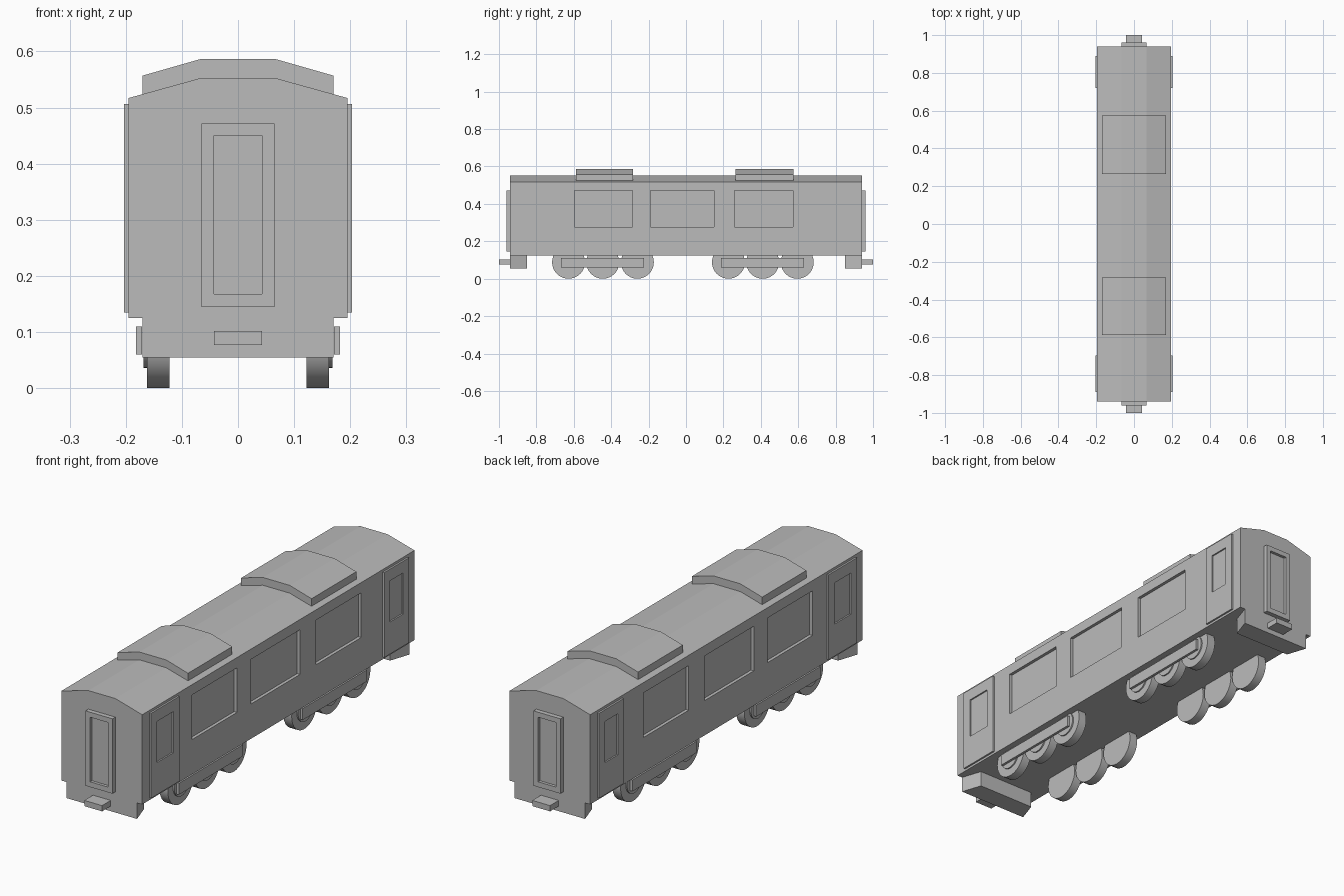
import bpy, bmesh, math
from mathutils import Matrix, Vector

if "Cube" in bpy.data.objects:
    bpy.data.objects.remove(bpy.data.objects["Cube"])

grey = bpy.data.materials.new("plain grey")
grey.diffuse_color = (0.5, 0.5, 0.5, 1)
grey.use_nodes = True
grey.node_tree.nodes["Principled BSDF"].inputs["Base Color"].default_value = grey.diffuse_color


def finish(name, bm):
    bmesh.ops.recalc_face_normals(bm, faces=bm.faces)
    me = bpy.data.meshes.new(name)
    bm.to_mesh(me)
    bm.free()
    me.materials.append(grey)
    ob = bpy.data.objects.new(name, me)
    bpy.context.collection.objects.link(ob)
    return ob


def add_box(bm, x0, x1, y0, y1, z0, z1):
    size = Matrix.Diagonal((x1 - x0, y1 - y0, z1 - z0, 1))
    mid = Matrix.Translation(((x0 + x1) / 2, (y0 + y1) / 2, (z0 + z1) / 2))
    bmesh.ops.create_cube(bm, size=1, matrix=mid @ size)


def boxes(name, *dims):
    bm = bmesh.new()
    for d in dims:
        add_box(bm, *d)
    return finish(name, bm)


def prism(name, pts, axis_map, depth):
    """Closed outline mapped to 3D by axis_map, then extruded along depth."""
    bm = bmesh.new()
    face = bm.faces.new([bm.verts.new(axis_map(*p)) for p in pts])
    res = bmesh.ops.extrude_face_region(bm, geom=[face])
    verts = [g for g in res["geom"] if isinstance(g, bmesh.types.BMVert)]
    bmesh.ops.translate(bm, verts=verts, vec=Vector(depth))
    return finish(name, bm)


def cut(ob, *dims):
    """Carve box-shaped recesses out of a part."""
    cutter = boxes("cutter", *dims)
    cutter.hide_render = True
    mod = ob.modifiers.new("recess", 'BOOLEAN')
    mod.operation, mod.solver, mod.object = 'DIFFERENCE', 'EXACT', cutter
    bpy.context.view_layer.objects.active = ob
    bpy.ops.object.modifier_apply(modifier=mod.name)
    bpy.data.objects.remove(cutter)


def span(s, a, b):
    """Interval a..b mirrored to the side given by sign s."""
    return (a, b) if s > 0 else (-b, -a)


HALF = 0.94   # half length of the body

# carriage body with faceted roof
body = prism("carriage_body",
             [(-.195, .125), (.195, .125), (.195, .517), (.065, .553),
              (-.065, .553), (-.195, .517)],
             lambda x, z: (x, -HALF, z), (0, 2 * HALF, 0))

# recessed side windows
windows = [(-.595, -.285), (-.19, .15), (.26, .572)]
cut(body, *[(*span(s, .181, .25), *w, .277, .472)
            for s in (-1, 1) for w in windows])

# raised roof vents
for name, y0, y1 in (("front", -.588, -.283), ("rear", .265, .574)):
    prism(name + "_roof_vent",
          [(-.17, .52), (-.065, .548), (.065, .548), (.17, .52), (.17, .557),
           (.065, .587), (-.065, .587), (-.17, .557)],
          lambda x, z, y=y0: (x, y, z), (0, y1 - y0, 0))

# side doors with inset windows
for s in (-1, 1):
    for y0, y1, w0, w1 in ((-.89, -.695, -.848, -.735), (.72, .89, .76, .85)):
        door = boxes("side_door", (*span(s, .19, .203), y0, y1, .135, .506))
        cut(door, (*span(s, .1965, .25), w0, w1, .275, .455))

for s in (-1, 1):
    # end gangway door with inset panel
    door = boxes("end_door", (-.065, .065, *span(s, HALF - .005, .96), .145, .472))
    cut(door, (-.043, .043, *span(s, .947, 1.1), .168, .45))
    # coupler
    boxes("coupler", (-.043, .043, *span(s, HALF - .02, 1.0), .077, .102))
    # buffer beam, tapering toward the middle of the carriage
    prism("buffer_beam",
          [(-.17, s * HALF), (.17, s * HALF), (.14, s * .85), (-.14, s * .85)],
          lambda x, y: (x, y, .055), (0, 0, .075))


def add_disc(bm, x0, x1, y, z, r):
    m = Matrix.Translation(((x0 + x1) / 2, y, z)) @ Matrix.Rotation(math.pi / 2, 4, 'Y')
    bmesh.ops.create_cone(bm, cap_ends=True, segments=32, radius1=r, radius2=r,
                          depth=x1 - x0, matrix=m)


# six-wheel bogies: wheels with raised hubs, and an outer side bar
for y_mid in (-.445, .41):
    for s in (-1, 1):
        for dy in (-.183, 0, .185):
            bm = bmesh.new()
            add_disc(bm, *span(s, .122, .162), y_mid + dy, .088, .088)
            add_disc(bm, *span(s, .155, .168), y_mid + dy, .088, .052)
            wheel = finish("wheel", bm)
            bpy.ops.object.select_all(action='DESELECT')
            wheel.select_set(True)
            bpy.context.view_layer.objects.active = wheel
            bpy.ops.object.shade_smooth_by_angle(angle=math.radians(30))
        boxes("bogie_side_bar",
              (*span(s, .171, .182), y_mid - .223, y_mid + .22, .06, .11))
